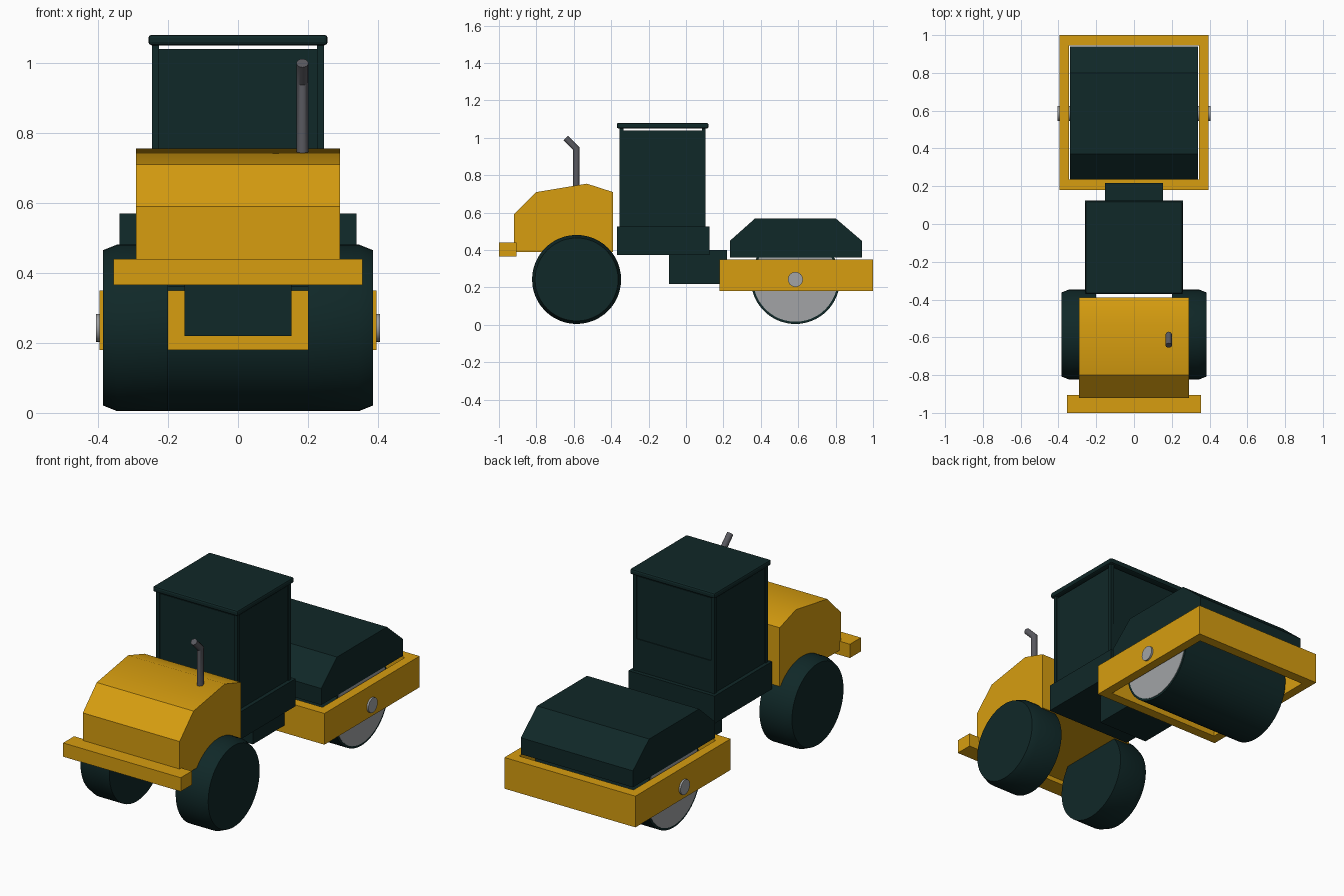
import bpy, bmesh, math
from mathutils import Vector

if "Cube" in bpy.data.objects:
    bpy.data.objects.remove(bpy.data.objects["Cube"], do_unlink=True)


def material(name, rgb):
    m = bpy.data.materials.new(name)
    m.use_nodes = True
    m.diffuse_color = (*rgb, 1)
    m.node_tree.nodes["Principled BSDF"].inputs["Base Color"].default_value = (*rgb, 1)
    return m


YELLOW = material("machine yellow", (0.68, 0.34, 0.005))
DARK = material("dark green black", (0.005, 0.021, 0.021))
STEEL = material("light steel", (0.36, 0.37, 0.38))
PIPE = material("pipe grey", (0.1, 0.1, 0.115))


def finish(name, bm, mat, smooth=False):
    bmesh.ops.recalc_face_normals(bm, faces=bm.faces)
    mesh = bpy.data.meshes.new(name)
    bm.to_mesh(mesh)
    bm.free()
    mesh.materials.append(mat)
    ob = bpy.data.objects.new(name, mesh)
    bpy.context.collection.objects.link(ob)
    if smooth:
        bpy.ops.object.select_all(action='DESELECT')
        ob.select_set(True)
        bpy.context.view_layer.objects.active = ob
        bpy.ops.object.shade_smooth_by_angle(angle=math.radians(30))
    return ob


def box(name, x, y, z, mat, bevel=0):
    """Box from (min, max) ranges."""
    bm = bmesh.new()
    bmesh.ops.create_cube(bm, size=1)
    for v in bm.verts:
        v.co = [r[0] if c < 0 else r[1] for c, r in zip(v.co, (x, y, z))]
    if bevel:
        bmesh.ops.bevel(bm, geom=bm.edges[:], offset=bevel, segments=2,
                        profile=0.5, affect='EDGES')
    return finish(name, bm, mat)


def extrude_x(name, profile, half, mat):
    """Side profile of (y, z) points, extruded across the width."""
    bm = bmesh.new()
    face = bm.faces.new([bm.verts.new((-half, y, z)) for y, z in profile])
    out = bmesh.ops.extrude_face_region(bm, geom=[face])
    bmesh.ops.translate(bm, vec=(2 * half, 0, 0),
                        verts=[g for g in out["geom"] if isinstance(g, bmesh.types.BMVert)])
    return finish(name, bm, mat, True)


def lathe_x(name, profile, y, z, mat, segments=48):
    """Profile of (x, radius) points turned about a crosswise axle."""
    bm = bmesh.new()
    rings = [[bm.verts.new((x, y + r * math.cos(a), z + r * math.sin(a)))
              for a in (math.tau * i / segments for i in range(segments))]
             for x, r in profile]
    for a, b in zip(rings, rings[1:]):
        for i in range(segments):
            j = (i + 1) % segments
            bm.faces.new((a[i], a[j], b[j], b[i]))
    bm.faces.new(rings[0])
    bm.faces.new(rings[-1])
    return finish(name, bm, mat, True)


AXLE_Z, RADIUS, WHEEL_Y = 0.243, 0.238, 0.585

# Engine hood and front bumper
extrude_x("engine_hood", [(-0.92, 0.39), (-0.92, 0.59), (-0.8, 0.71),
                          (-0.53, 0.755), (-0.39, 0.71), (-0.39, 0.39)], 0.292, YELLOW)
box("bumper", (-0.355, 0.355), (-1, -0.905), (0.365, 0.44), YELLOW)

# Wheels, drum end discs and drum hubs on both sides
for s, side in ((1, "left"), (-1, "right")):
    lathe_x(f"{side}_wheel", [(s * 0.2, RADIUS), (s * 0.345, RADIUS), (s * 0.385, 0.222)],
            -WHEEL_Y, AXLE_Z, DARK)
    lathe_x(f"{side}_drum_disc", [(s * 0.32, 0.226), (s * 0.337, 0.226)],
            WHEEL_Y, AXLE_Z, STEEL)
    lathe_x(f"{side}_drum_hub", [(s * 0.33, 0.04), (s * 0.405, 0.04)],
            WHEEL_Y, AXLE_Z, STEEL, 24)

# Rolling drum
lathe_x("drum", [(-0.335, RADIUS), (0.335, RADIUS)], WHEEL_Y, AXLE_Z, DARK, 64)

# Drum frame: a rectangular ring
bm = bmesh.new()
loops = []
for z in (0.18, 0.35):
    for x, y0, y1 in ((0.395, 0.18, 1), (0.345, 0.235, 0.945)):
        loops.append([bm.verts.new(c) for c in
                      ((-x, y0, z), (x, y0, z), (x, y1, z), (-x, y1, z))])
low_out, low_in, top_out, top_in = loops
for a, b in ((low_out, low_in), (low_in, top_in), (top_in, top_out), (top_out, low_out)):
    for i in range(4):
        j = (i + 1) % 4
        bm.faces.new((a[i], a[j], b[j], b[i]))
finish("drum_frame", bm, YELLOW)

# Cover above the drum
extrude_x("drum_cover", [(0.235, 0.36), (0.235, 0.45), (0.37, 0.57),
                         (0.8, 0.57), (0.94, 0.45), (0.94, 0.36)], 0.338, DARK)

# Articulated joint and cab base
box("joint", (-0.153, 0.153), (-0.09, 0.218), (0.22, 0.4), DARK)
box("cab_base", (-0.26, 0.26), (-0.37, 0.125), (0.375, 0.525), DARK)

# Cab: corner posts, recessed glazing, rear lower panel and roof
Y0, Y1, X = -0.355, 0.105, 0.245
for s, side in ((1, "left"), (-1, "right")):
    xs = sorted((s * X, s * (X - 0.02)))
    box(f"front_{side}_post", xs, (Y0, Y0 + 0.02), (0.52, 1.055), DARK)
    box(f"rear_{side}_post", xs, (Y1 - 0.02, Y1), (0.52, 1.055), DARK)
box("cab_glazing", (-X + 0.006, X - 0.006), (Y0 + 0.006, Y1 - 0.006), (0.52, 1.04), DARK)
box("rear_panel", (-X + 0.02, X - 0.02), (Y1 - 0.01, Y1 - 0.002), (0.52, 0.7), DARK)
box("roof", (-0.256, 0.256), (-0.37, 0.12), (1.05, 1.08), DARK, 0.009)

# Exhaust pipe: mitred sweep along a bent path
bm = bmesh.new()
N, PR, PX = 16, 0.017, 0.184
tilt = Vector((0, -1, 1)).normalized()
up = Vector((0, 0, 1))
path = [(Vector((PX, -0.587, 0.72)), up, 1),
        (Vector((PX, -0.587, 0.943)), (up + tilt).normalized(), 1 / math.cos(math.pi / 8)),
        (Vector((PX, -0.643, 0.999)), tilt, 1)]
rings = []
for centre, normal, stretch in path:
    side = Vector((1, 0, 0))
    other = normal.cross(side)
    rings.append([bm.verts.new(centre + PR * (math.cos(a) * side + stretch * math.sin(a) * other))
                  for a in (math.tau * i / N for i in range(N))])
for a, b in zip(rings, rings[1:]):
    for i in range(N):
        j = (i + 1) % N
        bm.faces.new((a[i], a[j], b[j], b[i]))
bm.faces.new(rings[0])
bm.faces.new(rings[-1])
finish("exhaust_pipe", bm, PIPE, True)
